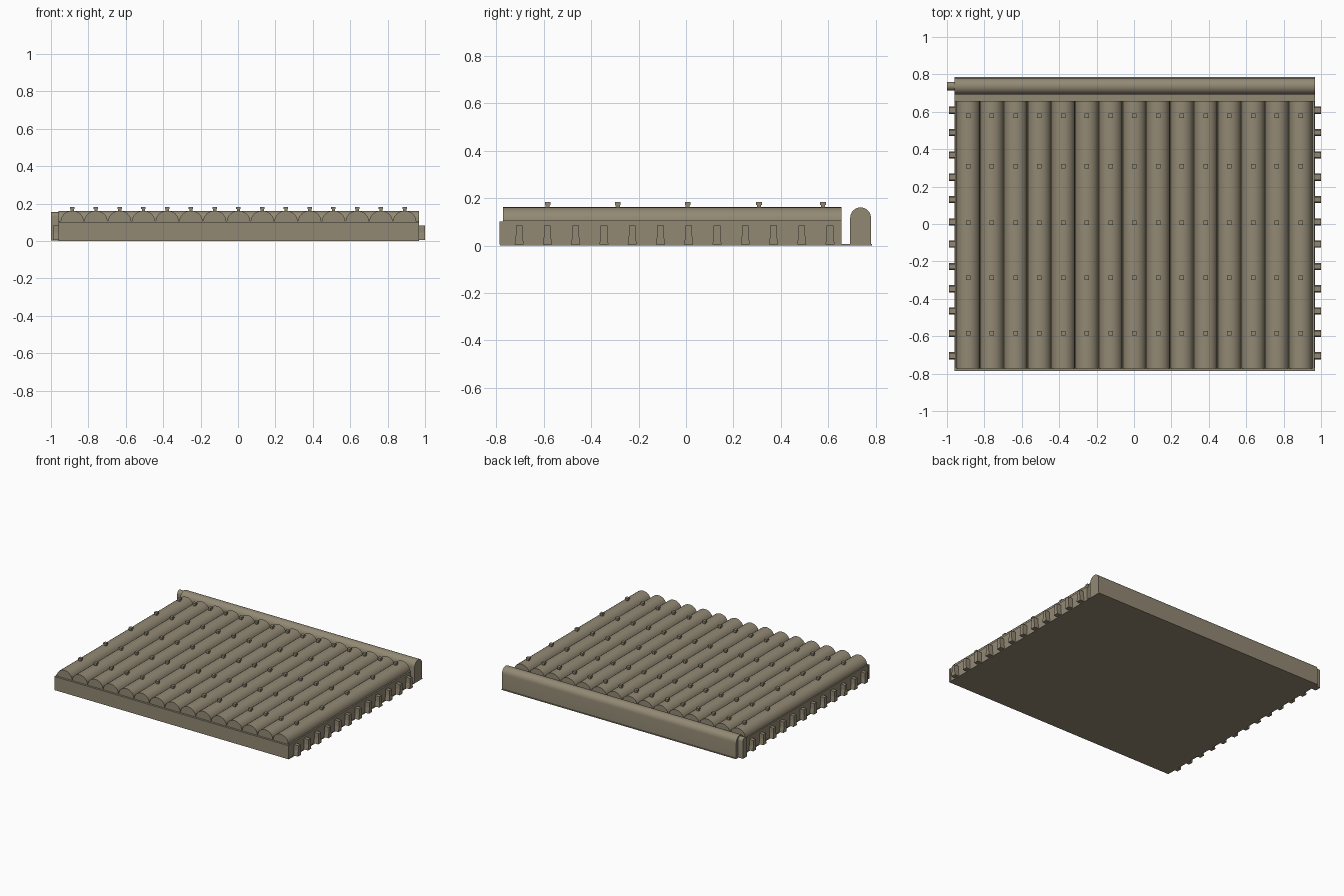
import bpy, math

if "Cube" in bpy.data.objects:
    bpy.data.objects.remove(bpy.data.objects["Cube"])

mat = bpy.data.materials.new("weathered_tan")
mat.diffuse_color = (0.29, 0.25, 0.175, 1)
mat.use_nodes = True
mat.node_tree.nodes["Principled BSDF"].inputs["Base Color"].default_value = mat.diffuse_color


def mesh_object(name, verts, faces, smooth=False):
    me = bpy.data.meshes.new(name)
    me.from_pydata(verts, [], faces)
    me.materials.append(mat)
    ob = bpy.data.objects.new(name, me)
    bpy.context.collection.objects.link(ob)
    if smooth:
        bpy.ops.object.select_all(action='DESELECT')
        ob.select_set(True)
        bpy.context.view_layer.objects.active = ob
        bpy.ops.object.shade_smooth_by_angle(angle=math.radians(35))
    return ob


def prism(loop_a, loop_b, verts, faces):
    """Append a closed solid between two matching loops."""
    s, n = len(verts), len(loop_a)
    verts += loop_a + loop_b
    faces.append(tuple(range(s + n - 1, s - 1, -1)))
    faces.append(tuple(range(s + n, s + 2 * n)))
    for i in range(n):
        j = (i + 1) % n
        faces.append((s + i, s + j, s + n + j, s + n + i))


def box(name, x0, x1, y0, y1, z0, z1):
    v, f = [], []
    base = [(x0, y0), (x1, y0), (x1, y1), (x0, y1)]
    prism([(x, y, z0) for x, y in base], [(x, y, z1) for x, y in base], v, f)
    return mesh_object(name, v, f)


def dome_profile(c, half, z0, spring, rise, n):
    """Upright strip with an arched top: (across, z) points."""
    pts = [(c - half, z0), (c + half, z0)] if spring > z0 else []
    return pts + [(c + half * math.cos(math.pi * i / n), spring + rise * math.sin(math.pi * i / n))
                  for i in range(n + 1)]


# Base plate, solid deck and front board
X0, X1 = -0.96, 0.967
box("base_plate", X0, X1, -0.785, 0.786, 0, 0.006)
box("deck", X0 + 0.003, X1 - 0.003, -0.772, 0.657, 0.005, 0.106)
box("front_board", X0, X1, -0.787, -0.771, 0.004, 0.102)

# Rounded tile rows running front to back
PITCH, ROWS = 0.127, 15
centres = [0.0025 + PITCH * (i - (ROWS - 1) / 2) for i in range(ROWS)]
v, f = [], []
for c in centres:
    p = dome_profile(c, 0.062, 0.105, 0.105, 0.057, 12)
    prism([(x, -0.772, z) for x, z in p][::-1], [(x, 0.657, z) for x, z in p][::-1], v, f)
mesh_object("tile_rows", v, f, True)

# Studs on top of the rows: narrow stem flaring into a square cap
v, f = [], []
for c in centres:
    for y in (0.578, 0.308, 0.007, -0.288, -0.584):
        def square(h, z):
            return [(c - h, y - h, z), (c + h, y - h, z), (c + h, y + h, z), (c - h, y + h, z)]
        prism(square(0.008, 0.155), square(0.009, 0.172), v, f)
        prism(square(0.012, 0.172), square(0.012, 0.183), v, f)
mesh_object("tile_studs", v, f)

# Bracket pegs along both sides, slightly flared at the foot
for name, xa, xb in (("right_pegs", 0.96, 0.999), ("left_pegs", -0.99, -0.95)):
    v, f = [], []
    for i in range(12):
        y = 0.608 - 0.1193 * i
        p = [(y - 0.019, 0.005), (y + 0.019, 0.005), (y + 0.014, 0.045),
             (y + 0.014, 0.084), (y - 0.014, 0.084), (y - 0.014, 0.045)]
        prism([(xa, a, z) for a, z in p], [(xb, a, z) for a, z in p], v, f)
    mesh_object(name, v, f)

# Rear ridge with a rounded top, and the narrower plug at its left end
for name, xa, xb, half, spring, rise in (("rear_ridge", X0, X1, 0.044, 0.117, 0.044),
                                         ("ridge_plug", -1.0, X0 + 0.01, 0.023, 0.131, 0.023)):
    v, f = [], []
    p = dome_profile(0.737, half, 0.003, spring, rise, 12)[1:]
    p = [(0.737 - half, 0.003), (0.737 + half, 0.003)] + p[1:]
    prism([(xa, a, z) for a, z in p], [(xb, a, z) for a, z in p], v, f)
    mesh_object(name, v, f, True)
